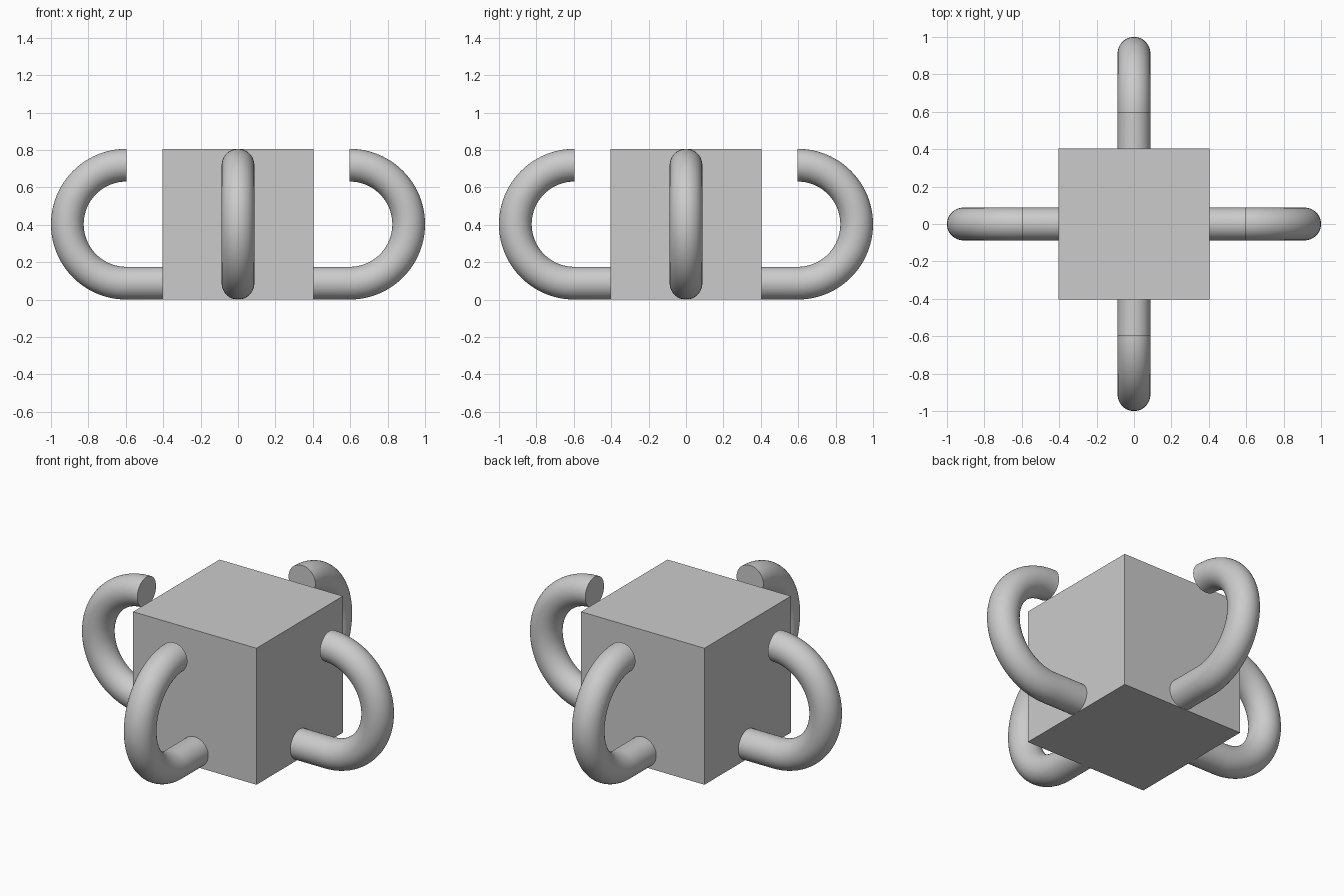
import bpy, bmesh
from math import sin, cos, pi
from mathutils import Matrix, Vector

old = bpy.data.objects.get("Cube")
if old:
    bpy.data.objects.remove(old, do_unlink=True)

HALF = 0.403      # half the block's side, also the hook's outer radius
TUBE = 0.0875     # hook thickness radius
BEND_X = 0.597    # where the straight stem meets the bend
SIDES, STEPS = 48, 48

grey = bpy.data.materials.new("light_grey")
grey.use_nodes = True
grey.diffuse_color = (0.6, 0.6, 0.6, 1)
grey.node_tree.nodes["Principled BSDF"].inputs["Base Color"].default_value = (0.6, 0.6, 0.6, 1)


def finish(name, bm):
    bmesh.ops.recalc_face_normals(bm, faces=bm.faces)
    mesh = bpy.data.meshes.new(name)
    bm.to_mesh(mesh)
    bm.free()
    mesh.materials.append(grey)
    obj = bpy.data.objects.new(name, mesh)
    bpy.context.collection.objects.link(obj)
    return obj


def hook(name, angle):
    # Round tube: straight stem at the base, then a half-circle bend, flat ends
    bend = HALF - TUBE
    stations = [(HALF - 0.005, -pi / 2)]
    stations += [(BEND_X, -pi / 2 + pi * i / STEPS) for i in range(STEPS + 1)]
    bm = bmesh.new()
    rings = []
    for x, a in stations:
        out = Vector((cos(a), 0, sin(a)))
        centre = Vector((x, 0, HALF)) + out * bend
        rings.append([bm.verts.new(centre + out * (TUBE * cos(t)) + Vector((0, TUBE * sin(t), 0)))
                      for t in (2 * pi * k / SIDES for k in range(SIDES))])
    for r, s in zip(rings, rings[1:]):
        for k in range(SIDES):
            n = (k + 1) % SIDES
            bm.faces.new((r[k], r[n], s[n], s[k]))
    bm.faces.new(rings[0])
    bm.faces.new(rings[-1])
    bm.transform(Matrix.Rotation(angle, 4, "Z"))
    obj = finish(name, bm)
    bpy.ops.object.select_all(action="DESELECT")
    obj.select_set(True)
    bpy.context.view_layer.objects.active = obj
    bpy.ops.object.shade_smooth_by_angle(angle=pi / 6)


# Central block
bm = bmesh.new()
bmesh.ops.create_cube(bm, size=2 * HALF, matrix=Matrix.Translation((0, 0, HALF)))
finish("block", bm)

# One hook on each side
for i, side in enumerate(("left", "back", "right", "front")):
    hook(side + "_hook", i * pi / 2)
